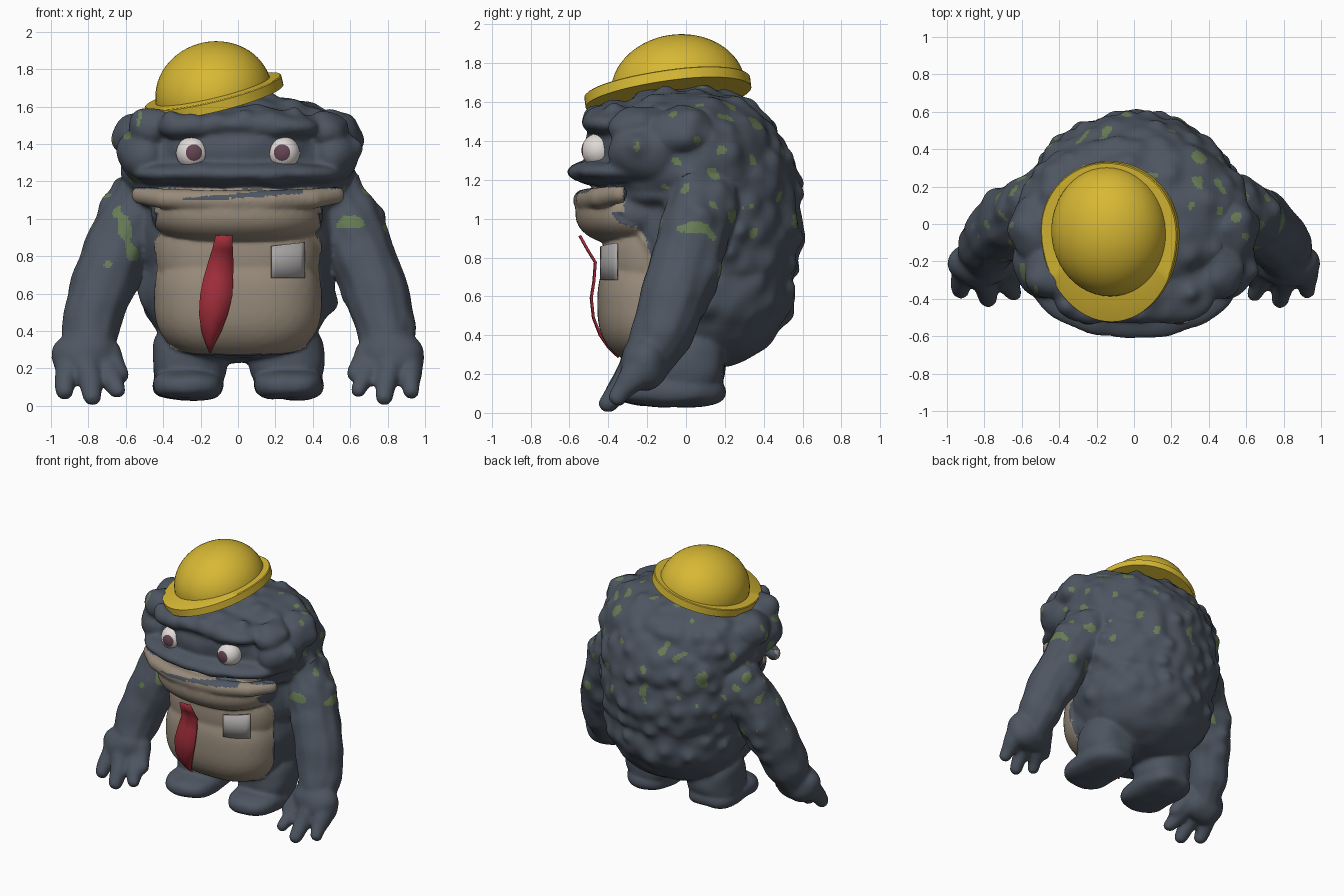
import bpy, bmesh, math, random
from mathutils import Vector, Matrix, noise
from mathutils.kdtree import KDTree
from mathutils.bvhtree import BVHTree

random.seed(4)
if "Cube" in bpy.data.objects:
    bpy.data.objects.remove(bpy.data.objects["Cube"])


def material(name, rgb):
    m = bpy.data.materials.new(name)
    m.use_nodes = True
    m.diffuse_color = (*rgb, 1)
    node = next(n for n in m.node_tree.nodes if n.type == 'BSDF_PRINCIPLED')
    node.inputs["Base Color"].default_value = (*rgb, 1)
    node.inputs["Roughness"].default_value = 0.7
    return m


SKIN = material("slate skin", (.075, .092, .12))
TAN = material("tan belly", (.31, .255, .195))
MOSS = material("moss green", (.135, .20, .09))
YELLOW = material("helmet yellow", (.68, .48, .035))
RED = material("tie red", (.37, .028, .045))
WHITE = material("eye white", (.74, .70, .67))
IRIS = material("iris maroon", (.13, .06, .085))
PAPER = material("paper grey", (.40, .38, .38))


def add_object(name, bm, mats, sharp=40):
    me = bpy.data.meshes.new(name)
    bmesh.ops.recalc_face_normals(bm, faces=bm.faces)
    bm.to_mesh(me)
    bm.free()
    for m in mats:
        me.materials.append(m)
    for p in me.polygons:
        p.use_smooth = True
    me.set_sharp_from_angle(angle=math.radians(sharp))
    ob = bpy.data.objects.new(name, me)
    bpy.context.collection.objects.link(ob)
    return ob


def blob(bm, centre, radii, n=2.0, sub=4):
    """Superellipsoid; a higher n is boxier."""
    verts = bmesh.ops.create_icosphere(bm, subdivisions=sub, radius=1)["verts"]
    for v in verts:
        k = sum(abs(c) ** n for c in v.co) ** (-1 / n)
        v.co = Vector(c * k * r for c, r in zip(v.co, radii)) + Vector(centre)


def chain(bm, points, steps=8):
    """Tapered limb through (x, y, z, radius) points."""
    for a, b in zip(points, points[1:]):
        for i in range(steps + 1):
            p = Vector(a).lerp(Vector(b), i / steps)
            blob(bm, p[:3], [p[3]] * 3, sub=2)


# Body masses: trunk, head, face, brow, muzzle, jaw, chin, belly
bm = bmesh.new()
blob(bm, (0, .08, .645), (.51, .46, .42), 2.15)
blob(bm, (0, .1, .95), (.56, .48, .58))
blob(bm, (0, .14, 1.15), (.54, .43, .42))
blob(bm, (0, 0, 1.3), (.61, .48, .36), 2.2)
blob(bm, (0, -.2, 1.37), (.46, .325, .24))
blob(bm, (0, -.31, 1.5), (.46, .22, .09))
blob(bm, (0, -.27, 1.24), (.57, .345, .085), 2.1)
blob(bm, (0, -.08, 1.12), (.55, .36, .13))
blob(bm, (0, -.2, 1.025), (.46, .358, .165), 2.3)
blob(bm, (0, -.1, .8), (.43, .32, .25), 2.5)
blob(bm, (0, -.1, .56), (.44, .345, .31), 2.7)

for s in (-1, 1):
    # Brow, cheek and temple lumps
    blob(bm, (s * .24, -.39, 1.49), (.19, .14, .07))
    blob(bm, (s * .5, -.2, 1.34), (.14, .2, .15))
    blob(bm, (s * .52, -.04, 1.43), (.12, .17, .13))
    blob(bm, (s * .47, -.25, 1.47), (.11, .15, .1))
    # Lower lip
    chain(bm, [(s * .52, -.34, 1.128, .042), (s * .4, -.44, 1.108, .045),
               (s * .2, -.51, 1.1, .048), (0, -.525, 1.095, .048)])
    # Arm, palm and fingers
    chain(bm, [(s * .5, .08, 1.07, .195), (s * .64, .02, .87, .182),
               (s * .735, -.05, .62, .178), (s * .79, -.12, .42, .163),
               (s * .81, -.19, .28, .13)])
    blob(bm, (s * .82, -.21, .26), (.18, .125, .15))
    for root, tip in (((.91, -.22, .25, .085), (.925, -.35, .08, .047)),
                      ((.81, -.25, .25, .085), (.78, -.4, .05, .05)),
                      ((.72, -.22, .24, .08), (.645, -.37, .085, .046)),
                      ((.7, -.2, .28, .08), (.63, -.28, .17, .05))):
        chain(bm, [(s * root[0], *root[1:]), (s * tip[0], *tip[1:])])
    # Leg and foot
    blob(bm, (s * .26, 0, .25), (.2, .2, .2), 2.5)
    blob(bm, (s * .27, -.08, .11), (.19, .28, .08), 2.7)

# Fuse the masses into one skin
raw = add_object("body_masses", bm, [])
mod = raw.modifiers.new("fuse", 'REMESH')
mod.mode = 'VOXEL'
mod.voxel_size = .0135
mod = raw.modifiers.new("soften", 'SMOOTH')
mod.factor = .5
mod.iterations = 10
bpy.context.view_layer.update()
skin = bpy.data.meshes.new_from_object(
    raw.evaluated_get(bpy.context.evaluated_depsgraph_get()))
bpy.data.objects.remove(raw)
skin.name = "body"
for m in (SKIN, TAN, MOSS):
    skin.materials.append(m)
body = bpy.data.objects.new("body", skin)
bpy.context.collection.objects.link(body)


def is_belly(c):
    rear = -.18 - .75 * max(0, c.z - .86)
    pouch = (abs(c.x) / .445) ** 5 + (abs(c.z - .71) / .43) ** 5 < 1 and c.y < rear
    lip = 1.03 < c.z < 1.16 and abs(c.x) < .6 and c.y < -.32
    return pouch or lip


def is_mouth_slit(c):
    middle = 1.1 + .08 * (c.x + .3)
    return c.y < -.42 and -.31 < c.x < .35 and abs(c.z - middle) < .006 + .02 * (c.x + .31)


def is_warty(c):
    back = c.y > 0 and c.z > .5 and abs(c.x) < .75
    crown = c.z > 1.38 and (c.y > -.3 or c.z > 1.53)
    return back or crown


# Broad warts on the back and crown, and a raised belly
normals = [v.normal.copy() for v in skin.vertices]
base = [v.co.copy() for v in skin.vertices]
picks = [i for i, c in enumerate(base) if is_warty(c)]
random.shuffle(picks)
cells, warts = {}, []
for i in picks:
    key = tuple(int(c // .12) for c in base[i])
    near = [p for dx in (-1, 0, 1) for dy in (-1, 0, 1) for dz in (-1, 0, 1)
            for p in cells.get((key[0] + dx, key[1] + dy, key[2] + dz), [])]
    if all((p - base[i]).length > .115 for p in near):
        cells.setdefault(key, []).append(base[i])
        warts.append((base[i], random.uniform(.01, .04), random.uniform(.045, .075)))
tree = KDTree(len(warts))
for i, wart in enumerate(warts):
    tree.insert(wart[0], i)
tree.balance()
for v, n, c in zip(skin.vertices, normals, base):
    if is_belly(c):
        lift = .012
    else:
        lift = noise.noise(c * 7) * .012
        lift += sum(warts[i][1] * math.exp(-(d / warts[i][2]) ** 2)
                    for p, i, d in tree.find_range(c, .15))
    v.co = c + n * lift

# Skin colours
for p in skin.polygons:
    c = p.center
    p.use_smooth = True
    p.material_index = 0
    if is_belly(c):
        p.material_index = int(not is_mouth_slit(c))
    elif (c.y > -.02 and c.z > .75 or abs(c.x) > .52 and c.z > .7) \
            and noise.noise(c * 10) > .43:
        p.material_index = 2

# Eyes with iris caps
for side, s in (("right", -1), ("left", 1)):
    bm = bmesh.new()
    bmesh.ops.create_uvsphere(bm, u_segments=32, v_segments=24, radius=.088)
    look = Vector((.1 if s < 0 else -.1, -1, .03)).normalized()
    bmesh.ops.rotate(bm, verts=bm.verts,
                     matrix=Vector((0, 0, 1)).rotation_difference(look).to_matrix())
    for f in bm.faces:
        f.material_index = int(f.calc_center_median().normalized().dot(look) > .84)
    bmesh.ops.translate(bm, verts=bm.verts, vec=(s * .243, -.45, 1.352))
    add_object(side + "_eye", bm, [WHITE, IRIS])


def sheet(name, rows, mat, thickness):
    """Thin plate from rows of points."""
    bm = bmesh.new()
    grid = [[bm.verts.new(p) for p in row] for row in rows]
    for r0, r1 in zip(grid, grid[1:]):
        for i in range(len(r0) - 1):
            bm.faces.new((r0[i], r0[i + 1], r1[i + 1], r1[i]))
    ob = add_object(name, bm, [mat])
    mod = ob.modifiers.new("thickness", 'SOLIDIFY')
    mod.thickness = thickness
    mod.offset = 0


# Necktie: left edge, right edge, depth, height
tie = [(-.12, -.03, -.545, .912), (-.137, -.028, -.505, .84), (-.158, -.025, -.465, .775),
       (-.185, -.026, -.472, .68), (-.203, -.03, -.486, .59), (-.208, -.055, -.475, .49),
       (-.195, -.09, -.44, .4), (-.172, -.125, -.395, .335), (-.152, -.148, -.345, .288)]
sheet("necktie", [[(a, y, z), ((a + b) / 2, y - .004, z), (b, y, z)]
                  for a, b, y, z in tie], RED, .012)

# Upright paper note following the belly's curve
bvh = BVHTree.FromPolygons([v.co for v in skin.vertices],
                           [tuple(p.vertices) for p in skin.polygons])
columns = []
for i in range(8):
    x = .178 + .178 * i / 7
    y = min(bvh.ray_cast(Vector((x, -2, z)), Vector((0, 1, 0)))[0].y
            for z in (.69, .75, .81, .86)) - .008
    columns.append([(x, y, .685), (x, y, .77), (x, y, .855 + .02 * i / 7)])
sheet("paper_note", columns, PAPER, .008)

# Hard hat: dome and egg-shaped brim, both tilted
tilt = Matrix.Translation((-.13, -.04, 1.665)) @ \
    Matrix.Rotation(math.radians(-13.5), 4, 'Y') @ Matrix.Rotation(math.radians(7), 4, 'X')
bm = bmesh.new()
bmesh.ops.create_uvsphere(bm, u_segments=48, v_segments=32, radius=1)
bmesh.ops.bisect_plane(bm, geom=bm.verts[:] + bm.edges[:] + bm.faces[:],
                       plane_co=(0, 0, 0), plane_no=(0, 0, 1), clear_inner=True)
bmesh.ops.scale(bm, verts=bm.verts, vec=(.314, .348, .282))
bm.transform(tilt)
add_object("hat_dome", bm, [YELLOW])

bm = bmesh.new()
rings = []
for k, z in ((.3, -.03), (1, -.035), (1, .018), (.985, .023), (.3, .023)):
    ring = []
    for i in range(64):
        a = math.tau * i / 64
        depth = .375 if math.sin(a) > 0 else .485
        ring.append(bm.verts.new((.375 * k * math.cos(a), depth * k * math.sin(a), z)))
    rings.append(ring)
for r0, r1 in zip(rings, rings[1:] + rings[:1]):
    for i in range(64):
        j = (i + 1) % 64
        bm.faces.new((r0[i], r0[j], r1[j], r1[i]))
bm.transform(tilt)
add_object("hat_brim", bm, [YELLOW])
